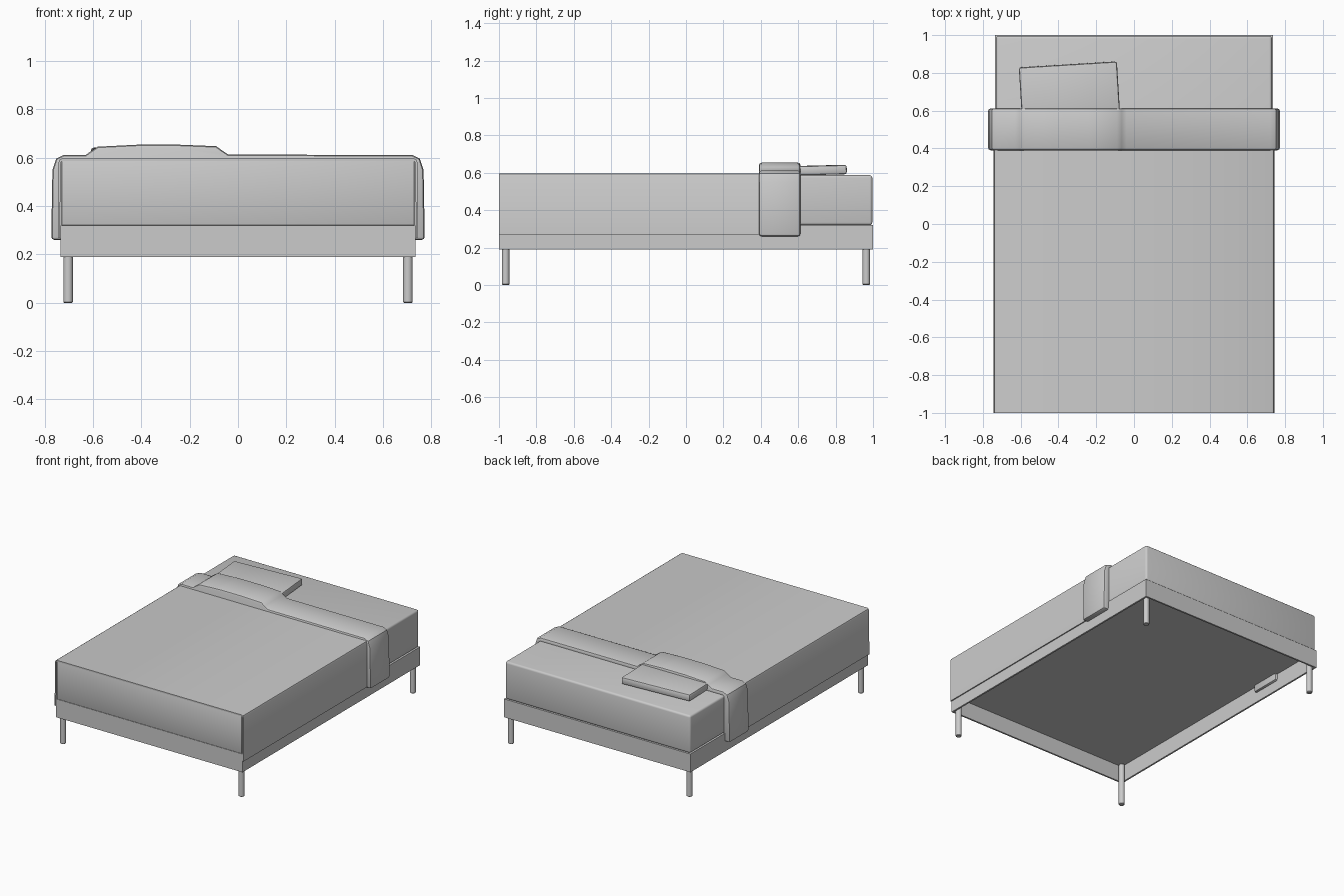
import bpy, bmesh, math
from mathutils import Matrix

if "Cube" in bpy.data.objects:
    bpy.data.objects.remove(bpy.data.objects["Cube"])


def finish(name, bm, bevel=0.0, segs=2, min_angle=50):
    """Bevel the sharp edges, then turn the bmesh into a smooth-by-angle object."""
    bmesh.ops.recalc_face_normals(bm, faces=bm.faces)
    if bevel:
        edges = [e for e in bm.edges if len(e.link_faces) == 2
                 and e.calc_face_angle() > math.radians(min_angle)]
        bmesh.ops.bevel(bm, geom=edges, offset=bevel, segments=segs,
                        profile=0.5, affect='EDGES', clamp_overlap=True)
    me = bpy.data.meshes.new(name)
    bm.to_mesh(me)
    bm.free()
    me.shade_smooth()
    me.set_sharp_from_angle(angle=math.radians(35))
    ob = bpy.data.objects.new(name, me)
    bpy.context.collection.objects.link(ob)
    return ob


def box(name, x0, x1, y0, y1, z0, z1, bevel=0.0, segs=2):
    bm = bmesh.new()
    bmesh.ops.create_cube(bm, size=1)
    m = Matrix.Translation(((x0 + x1) / 2, (y0 + y1) / 2, (z0 + z1) / 2))
    bm.transform(m @ Matrix.Diagonal((x1 - x0, y1 - y0, z1 - z0, 1)))
    return finish(name, bm, bevel, segs)


def extrude_y(name, profile, y0, y1, bevel=0.0):
    """Closed x/z profile swept along y."""
    bm = bmesh.new()
    face = bm.faces.new([bm.verts.new((x, y0, z)) for x, z in profile])
    res = bmesh.ops.extrude_face_region(bm, geom=[face])
    verts = [v for v in res['geom'] if isinstance(v, bmesh.types.BMVert)]
    bmesh.ops.translate(bm, verts=verts, vec=(0, y1 - y0, 0))
    return finish(name, bm, bevel)


# Bed frame: thin rails, open below, closed by a base panel
T = 0.012
for side, s in (("right", 1), ("left", -1)):
    a, b = sorted((s * 0.735, s * (0.735 - T)))
    box(f"{side}_rail", a, b, -1, 1, 0.19, 0.32)
for end, s in (("head", 1), ("foot", -1)):
    a, b = sorted((s * 1.0, s * (1.0 - T)))
    box(f"{end}_rail", -0.735 + T, 0.735 - T, a, b, 0.19, 0.32)
box("base_panel", -0.735 + T, 0.735 - T, -1 + T, 1 - T, 0.308, 0.32)

# Round legs at the four corners
for sx, nx in ((-1, "left"), (1, "right")):
    for sy, ny in ((-1, "front"), (1, "back")):
        bm = bmesh.new()
        bmesh.ops.create_cone(bm, cap_ends=True, segments=16,
                              radius1=0.02, radius2=0.02, depth=0.305)
        bm.transform(Matrix.Translation((sx * 0.703, sy * 0.964, 0.1525)))
        finish(f"{ny}_{nx}_leg", bm, 0.004, 1)

# Mattress
box("mattress", -0.73, 0.73, -0.994, 0.996, 0.32, 0.587, 0.014, 3)

# Blanket: sheet over the top and down both sides, with a tucked foot panel
half_out = [(0.745, 0.27), (0.742, 0.583), (0.738, 0.592), (0.728, 0.597)]
half_in = [(0.728, 0.587), (0.734, 0.58), (0.737, 0.27)]
half = half_in[::-1] + half_out[::-1]
profile = half_out + [(-x, z) for x, z in half_out[::-1]] \
    + [(-x, z) for x, z in half_in[::-1]] + half_in
extrude_y("blanket", profile, -1.0, 0.5)
box("blanket_foot", -0.73, 0.73, -1.0, -0.99, 0.32, 0.592, 0.004)

# Folded blanket band, rising over the pillow
outer = [(-0.773, 0.26), (-0.768, 0.55), (-0.752, 0.597), (-0.72, 0.612),
         (-0.63, 0.612), (-0.605, 0.63), (-0.58, 0.646), (-0.42, 0.654),
         (-0.24, 0.654), (-0.09, 0.648), (-0.065, 0.63), (-0.04, 0.613),
         (0.72, 0.612), (0.752, 0.597), (0.768, 0.55), (0.773, 0.26)]
inner = [(0.705, 0.26), (0.705, 0.575), (-0.705, 0.575), (-0.705, 0.26)]
extrude_y("folded_band", outer + inner, 0.39, 0.612, 0.014)

# Pillow, slightly turned, tucked under the band
pillow = box("pillow", -0.26, 0.26, -0.2, 0.2, -0.025, 0.025, 0.012, 2)
pillow.location = (-0.338, 0.645, 0.612)
pillow.rotation_euler = (math.radians(1.5), 0, math.radians(3.5))
